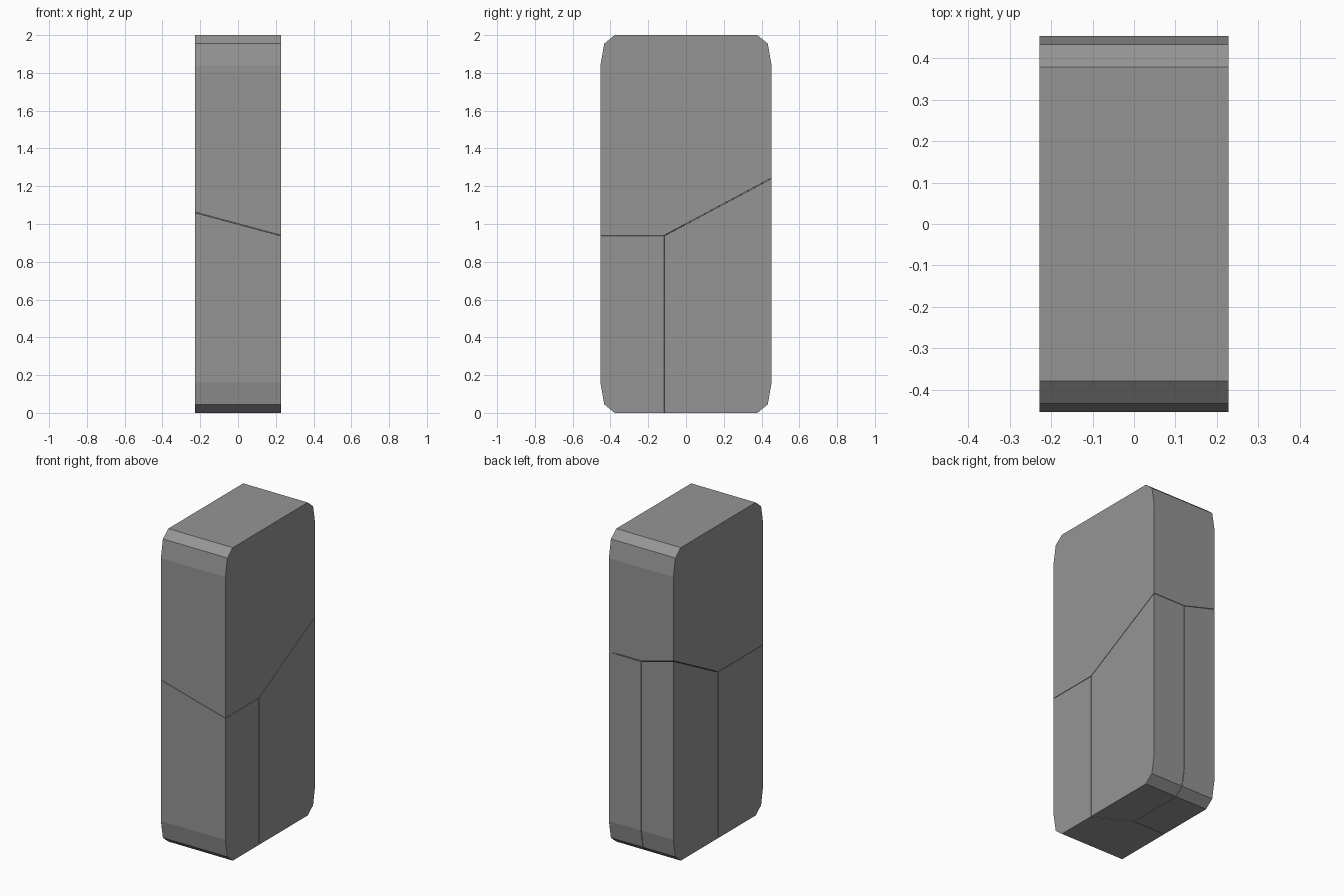
import bpy, bmesh
from mathutils import Vector

if "Cube" in bpy.data.objects:
    bpy.data.objects.remove(bpy.data.objects["Cube"])

HX = 0.228
GAP = 0.0015                        # half width of the fine seams
CORE = Vector((0, 0, 1.0))          # point where all the seams meet

# dark grey shared by all pieces
grey = bpy.data.materials.new("dark_grey")
grey.diffuse_color = (0.3, 0.3, 0.3, 1)
grey.use_nodes = True
grey.node_tree.nodes["Principled BSDF"].inputs["Base Color"].default_value = grey.diffuse_color

# rounded side outline: one corner, mirrored in y and z
corner = [(0.453, 0.16), (0.433, 0.045), (0.378, 0.0)]
half = [(y, z) for y, z in corner[::-1]] + [(y, 2 - z) for y, z in corner]
outline = half + [(-y, z) for y, z in half[::-1]]


def make_piece(name, keep):
    """Full rounded slab cut down to the side each plane normal points to."""
    bm = bmesh.new()
    face = bm.faces.new([bm.verts.new((-HX, y, z)) for y, z in outline])
    ext = bmesh.ops.extrude_face_region(bm, geom=[face], use_keep_orig=True)
    moved = [v for v in ext["geom"] if isinstance(v, bmesh.types.BMVert)]
    bmesh.ops.translate(bm, verts=moved, vec=(2 * HX, 0, 0))
    for normal in keep:
        n = Vector(normal).normalized()
        bmesh.ops.bisect_plane(bm, geom=bm.verts[:] + bm.edges[:] + bm.faces[:],
                               dist=1e-5, plane_co=CORE + n * GAP,
                               plane_no=n, clear_inner=True)
        rim = [e for e in bm.edges if e.is_boundary]
        if rim:
            bmesh.ops.holes_fill(bm, edges=rim, sides=0)
    bmesh.ops.recalc_face_normals(bm, faces=bm.faces[:])
    mesh = bpy.data.meshes.new(name)
    bm.to_mesh(mesh)
    bm.free()
    mesh.materials.append(grey)
    obj = bpy.data.objects.new(name, mesh)
    bpy.context.collection.objects.link(obj)


# three sloped seam planes (normals up)
front, right, left = (0.27, 0, 1), (0, -0.535, 1), (0.27, -0.535, 1)


def down(n):
    return tuple(-c for c in n)


# upper block rests on the three sloped seams
make_piece("upper_block", [front, right, left])

# lower half: three columns divided by upright seams
make_piece("lower_front_column", [down(front), (0, -1, 0), (-0.27, -0.535, 0)])
make_piece("lower_right_column", [down(right), (1, 0, 0), (0.27, 0.535, 0)])
make_piece("lower_left_column", [down(left), (-1, 0, 0), (0, 1, 0)])
